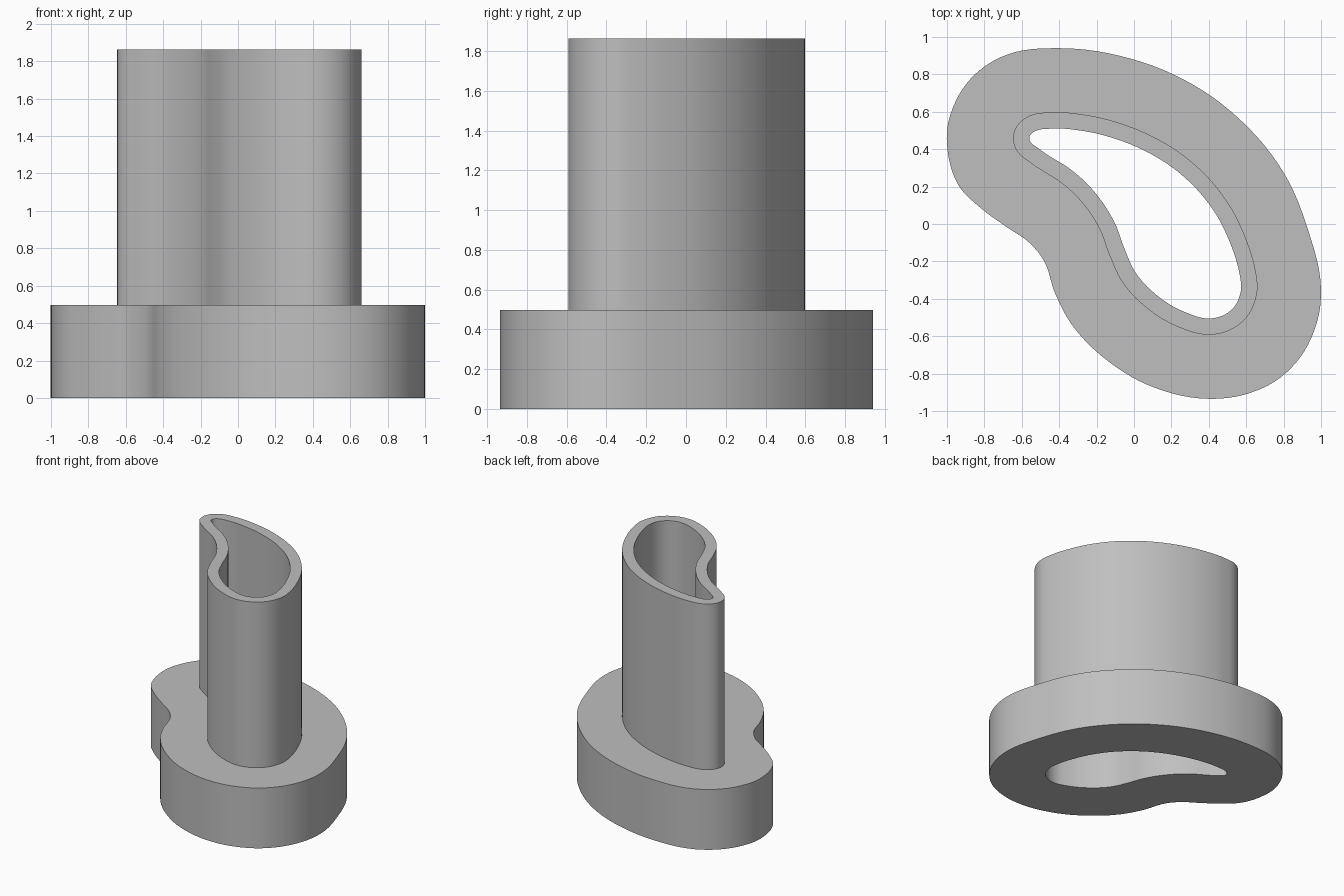
import bpy
import bmesh
import math
from mathutils import Vector
from mathutils.geometry import interpolate_bezier

if "Cube" in bpy.data.objects:
    bpy.data.objects.remove(bpy.data.objects["Cube"], do_unlink=True)

# Heights and wall thickness
FLANGE_TOP = 0.497
TUBE_TOP = 1.862
WALL = 0.087
STEPS = 6

# Bean-shaped outlines, counter-clockwise, in hundredths
BORE = [(-43, 51), (-54, 49), (-56, 45.5), (-50.5, 40), (-33, 28.5), (-21, 17),
        (-10.5, 1), (-5, -13.5), (1.5, -27), (14, -39.5), (27, -47),
        (41, -50.5), (52, -46), (57, -36.5), (56.5, -27), (50.5, -8),
        (42, 8), (27, 25), (8, 38), (-13, 46.5), (-29, 50)]
FLANGE = [(-42, 94), (-68, 90.5), (-87, 78), (-98, 59), (-100, 43), (-94, 21),
          (-82.5, 9), (-69, -1), (-56, -10), (-48, -20), (-42, -37.5),
          (-32, -55.5), (-13, -74), (11, -87.5), (41, -93.5), (67, -88.5),
          (84, -77), (96, -58), (100, -35), (93, -3), (80, 27.5),
          (56.5, 56), (27, 77), (-8, 90)]


def smooth_outline(points):
    """Closed smooth curve through the given points."""
    pts = [Vector((x, y)) / 100 for x, y in points]
    n = len(pts)
    tangents = [((pts[i] - pts[i - 1]).normalized()
                 + (pts[(i + 1) % n] - pts[i]).normalized()).normalized()
                for i in range(n)]
    outline = []
    for i in range(n):
        a, b = pts[i], pts[(i + 1) % n]
        reach = (b - a).length * 0.35
        span = interpolate_bezier(a, a + tangents[i] * reach,
                                  b - tangents[(i + 1) % n] * reach, b, STEPS + 1)
        outline += [Vector((p[0], p[1])) for p in span[:-1]]
    return outline


def offset_outline(outline, distance):
    """Move every point outward along the outline's normal."""
    result = []
    for i, p in enumerate(outline):
        along = (outline[(i + 1) % len(outline)] - outline[i - 1]).normalized()
        result.append(p + Vector((along.y, -along.x)) * distance)
    return result


def add_ring(bm, outline, z):
    verts = [bm.verts.new((p.x, p.y, z)) for p in outline]
    edges = [bm.edges.new((verts[i - 1], verts[i])) for i in range(len(verts))]
    return verts, edges


def add_wall(bm, low, high):
    for i in range(len(low[0])):
        bm.faces.new((low[0][i - 1], low[0][i], high[0][i], high[0][i - 1]))


def add_flat(bm, outer, inner):
    bmesh.ops.triangle_fill(bm, edges=outer[1] + inner[1], use_beauty=True)


bore = smooth_outline(BORE)
flange = smooth_outline(FLANGE)
tube = offset_outline(bore, WALL)

# One closed body: flange, upright tube and through bore
bm = bmesh.new()
flange_low = add_ring(bm, flange, 0)
flange_high = add_ring(bm, flange, FLANGE_TOP)
tube_low = add_ring(bm, tube, FLANGE_TOP)
tube_high = add_ring(bm, tube, TUBE_TOP)
bore_low = add_ring(bm, bore, 0)
bore_high = add_ring(bm, bore, TUBE_TOP)
add_wall(bm, flange_low, flange_high)
add_wall(bm, tube_low, tube_high)
add_wall(bm, bore_low, bore_high)
add_flat(bm, flange_low, bore_low)
add_flat(bm, flange_high, tube_low)
add_flat(bm, tube_high, bore_high)
bmesh.ops.recalc_face_normals(bm, faces=bm.faces)

mesh = bpy.data.meshes.new("flanged_tube")
bm.to_mesh(mesh)
bm.free()
body = bpy.data.objects.new("flanged_tube", mesh)
bpy.context.collection.objects.link(body)

# Plain grey material
grey = bpy.data.materials.new("plain grey")
grey.use_nodes = True
colour = (0.52, 0.52, 0.52, 1)
grey.diffuse_color = colour
grey.node_tree.nodes["Principled BSDF"].inputs["Base Color"].default_value = colour
mesh.materials.append(grey)

# Smooth walls with crisp rims
bpy.ops.object.select_all(action="DESELECT")
body.select_set(True)
bpy.context.view_layer.objects.active = body
bpy.ops.object.shade_smooth_by_angle(angle=math.radians(30))
